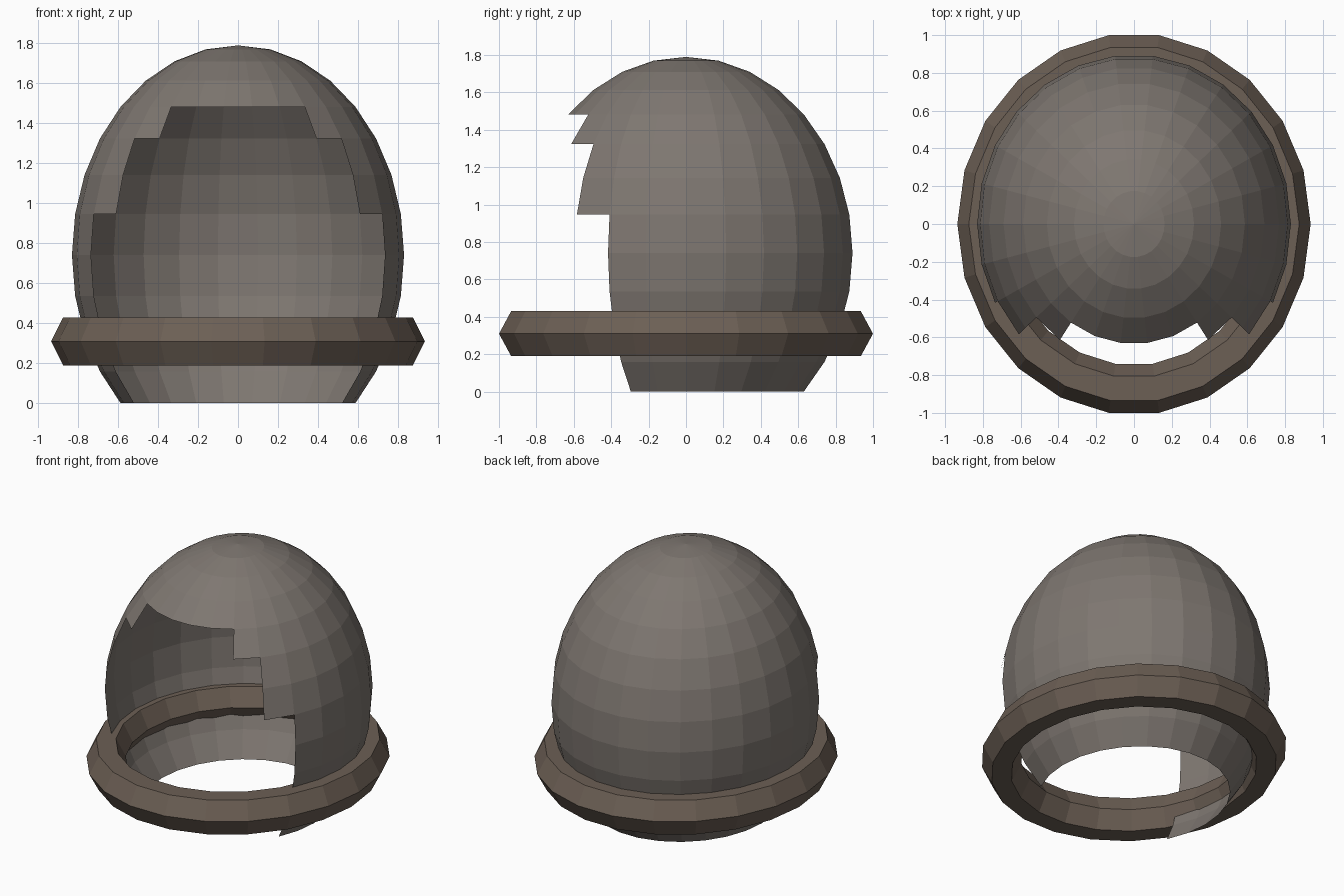
import bpy, bmesh, math
from mathutils import Matrix

if "Cube" in bpy.data.objects:
    bpy.data.objects.remove(bpy.data.objects["Cube"])

WIDTH = 0.926  # helmet is slightly narrower than deep


def paint(obj, name, color):
    mat = bpy.data.materials.new(name)
    mat.diffuse_color = (*color, 1)
    mat.use_nodes = True
    mat.node_tree.nodes["Principled BSDF"].inputs["Base Color"].default_value = mat.diffuse_color
    obj.data.materials.append(mat)


# Helmet shell: open sphere, cut off below and stepped open at the face
bm = bmesh.new()
bmesh.ops.create_uvsphere(bm, u_segments=26, v_segments=16, radius=1,
                          matrix=Matrix.Rotation(math.pi / 2, 4, 'Z'))

# Face opening: (upper latitude, half angle of the opening) in degrees
steps = [(11.25, 62.3), (33.75, 48.5), (45, 34.6)]


def is_open(face):
    c = face.calc_center_median()
    lat = math.degrees(math.atan2(c.z, math.hypot(c.x, c.y)))
    ang = math.degrees(math.atan2(abs(c.x), -c.y))
    if lat < -45:
        return True
    for top, half in steps:
        if lat < top:
            return ang < half
    return False


bmesh.ops.delete(bm, geom=[f for f in bm.faces if is_open(f)], context='FACES')
height = 1.79 / (1 + math.sqrt(0.5))
bmesh.ops.scale(bm, vec=(0.897 * WIDTH, 0.897, height), verts=bm.verts)
bmesh.ops.translate(bm, vec=(0, 0, 1.79 - height), verts=bm.verts)
mesh = bpy.data.meshes.new("helmet_shell")
bm.to_mesh(mesh)
bm.free()
shell = bpy.data.objects.new("helmet_shell", mesh)
bpy.context.collection.objects.link(shell)
paint(shell, "shell_grey", (0.21, 0.185, 0.165))

# Collar ring: six-sided section
bpy.ops.mesh.primitive_torus_add(major_segments=22, minor_segments=6,
                                 major_radius=0.879, minor_radius=0.131,
                                 location=(0, 0, 0.31))
ring = bpy.context.object
ring.name = "collar_ring"
ring.scale = (WIDTH, 1, 1.058)
paint(ring, "collar_brown", (0.15, 0.115, 0.09))
